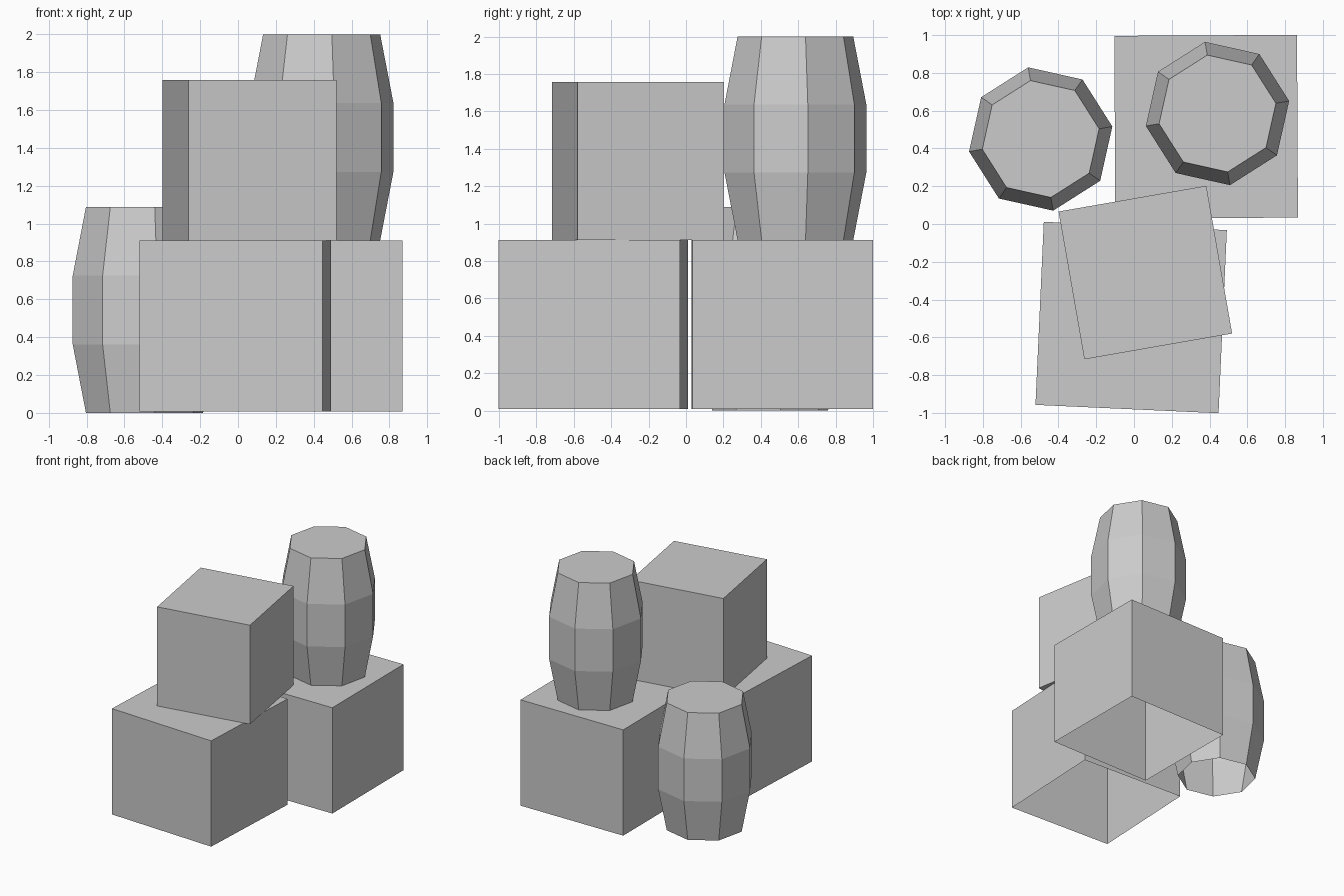
import bpy, bmesh
from math import radians, cos, sin, pi

if "Cube" in bpy.data.objects:
    bpy.data.objects.remove(bpy.data.objects["Cube"])


def finish(name, bm, location, angle):
    bmesh.ops.recalc_face_normals(bm, faces=bm.faces)
    mesh = bpy.data.meshes.new(name)
    bm.to_mesh(mesh)
    bm.free()
    obj = bpy.data.objects.new(name, mesh)
    obj.location = location
    obj.rotation_euler.z = radians(angle)
    bpy.context.collection.objects.link(obj)
    return obj


def loft(rings, sides, offset, open_bottom):
    """Stack of (radius, z) rings, capped on top and optionally underneath."""
    bm = bmesh.new()
    loops = [[bm.verts.new((r * cos(offset + 2 * pi * i / sides),
                            r * sin(offset + 2 * pi * i / sides), z))
              for i in range(sides)] for r, z in rings]
    for low, high in zip(loops, loops[1:]):
        for i in range(sides):
            j = (i + 1) % sides
            bm.faces.new((low[i], low[j], high[j], high[i]))
    bm.faces.new(loops[-1])
    if not open_bottom:
        bm.faces.new(loops[0][::-1])
    return bm


def crate(name, x, y, z, size, height, angle, open_bottom):
    r = size / 2 ** 0.5
    finish(name, loft([(r, 0), (r, height)], 4, pi / 4, open_bottom), (x, y, z), angle)


def barrel(name, x, y, z, angle):
    rings = [(0.314, 0), (0.385, 0.362), (0.385, 0.725), (0.314, 1.088)]
    finish(name, loft(rings, 8, 0, True), (x, y, z), angle)


# Crates: the two on the ground have no underside
crate("front_crate", -0.015, -0.495, 0.008, 0.97, 0.904, -2.6, True)
crate("back_crate", 0.382, 0.515, 0.008, 0.967, 0.904, 0.3, True)
crate("upper_crate", 0.06, -0.257, 0.912, 0.794, 0.846, 9.9, False)

# Barrels: eight-sided, bulging in the middle
barrel("ground_barrel", -0.494, 0.45, 0.0, 9.9)
barrel("upper_barrel", 0.442, 0.585, 0.912, 9.9)
